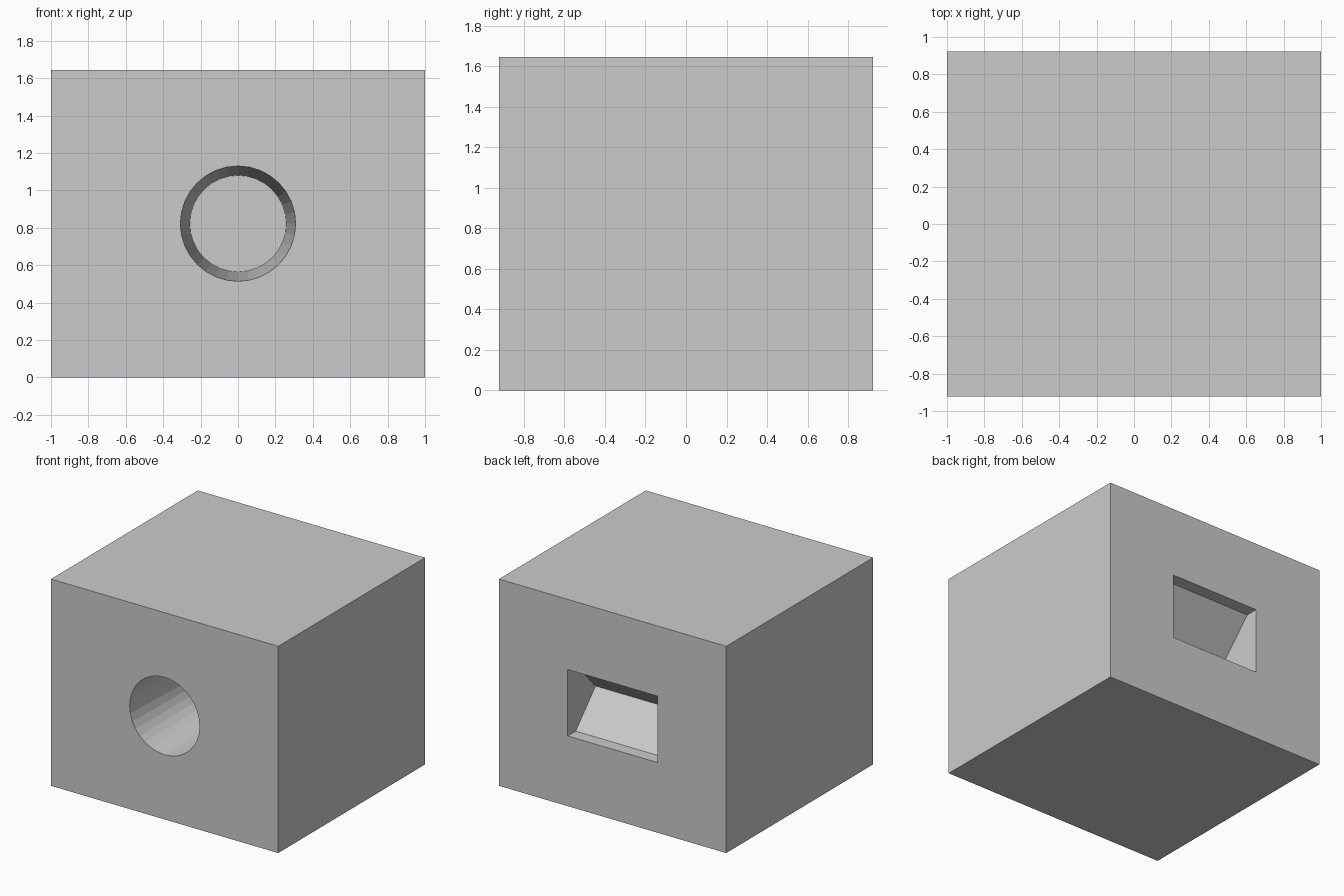
import bpy, bmesh, math
from mathutils import Matrix

if "Cube" in bpy.data.objects:
    bpy.data.objects.remove(bpy.data.objects["Cube"])

W, D, H = 2.0, 1.845, 1.645
MID = H / 2
FRONT, BACK = -D / 2, D / 2


def make_object(name, bm):
    bmesh.ops.recalc_face_normals(bm, faces=bm.faces)
    mesh = bpy.data.meshes.new(name)
    bm.to_mesh(mesh)
    bm.free()
    obj = bpy.data.objects.new(name, mesh)
    bpy.context.collection.objects.link(obj)
    return obj


# main block
bm = bmesh.new()
bmesh.ops.create_cube(bm, size=1)
bmesh.ops.transform(bm, matrix=Matrix.Translation((0, 0, MID)) @ Matrix.Diagonal((W, D, H, 1)), verts=bm.verts)
block = make_object("block", bm)

# tapered round hole in the front: narrows from 0.31 to 0.26
depth, r_open, r_end, extra = 1.0, 0.308, 0.258, 0.1
r_out = r_open + (r_open - r_end) * extra / depth
bm = bmesh.new()
bmesh.ops.create_cone(bm, cap_ends=True, segments=32, radius1=r_out, radius2=r_end, depth=depth + extra)
place = Matrix.Translation((0, FRONT + (depth - extra) / 2, MID)) @ Matrix.Rotation(-math.pi / 2, 4, 'X')
bmesh.ops.transform(bm, matrix=place, verts=bm.verts)
round_cutter = make_object("round_hole_cutter", bm)

# rectangular pocket in the back with a V-shaped inner end
hw, hh = 0.395, 0.264
profile = [(BACK + 0.1, -hh), (BACK - 0.1, -hh), (BACK - 0.35, 0),
           (BACK - 0.1, hh), (BACK + 0.1, hh)]
bm = bmesh.new()
face = bm.faces.new([bm.verts.new((-hw, y, MID + z)) for y, z in profile])
side = bmesh.ops.extrude_face_region(bm, geom=[face])
moved = [v for v in side["geom"] if isinstance(v, bmesh.types.BMVert)]
bmesh.ops.translate(bm, vec=(2 * hw, 0, 0), verts=moved)
# close the starting side if the extrusion removed it
bmesh.ops.holes_fill(bm, edges=bm.edges, sides=0)
pocket_cutter = make_object("pocket_cutter", bm)

# cut both openings, then discard the cutters
bpy.context.view_layer.objects.active = block
for cutter in (round_cutter, pocket_cutter):
    cutter.hide_render = True
    mod = block.modifiers.new(cutter.name, 'BOOLEAN')
    mod.operation = 'DIFFERENCE'
    mod.solver = 'EXACT'
    mod.object = cutter
    bpy.ops.object.modifier_apply(modifier=mod.name)
    bpy.data.objects.remove(cutter)
